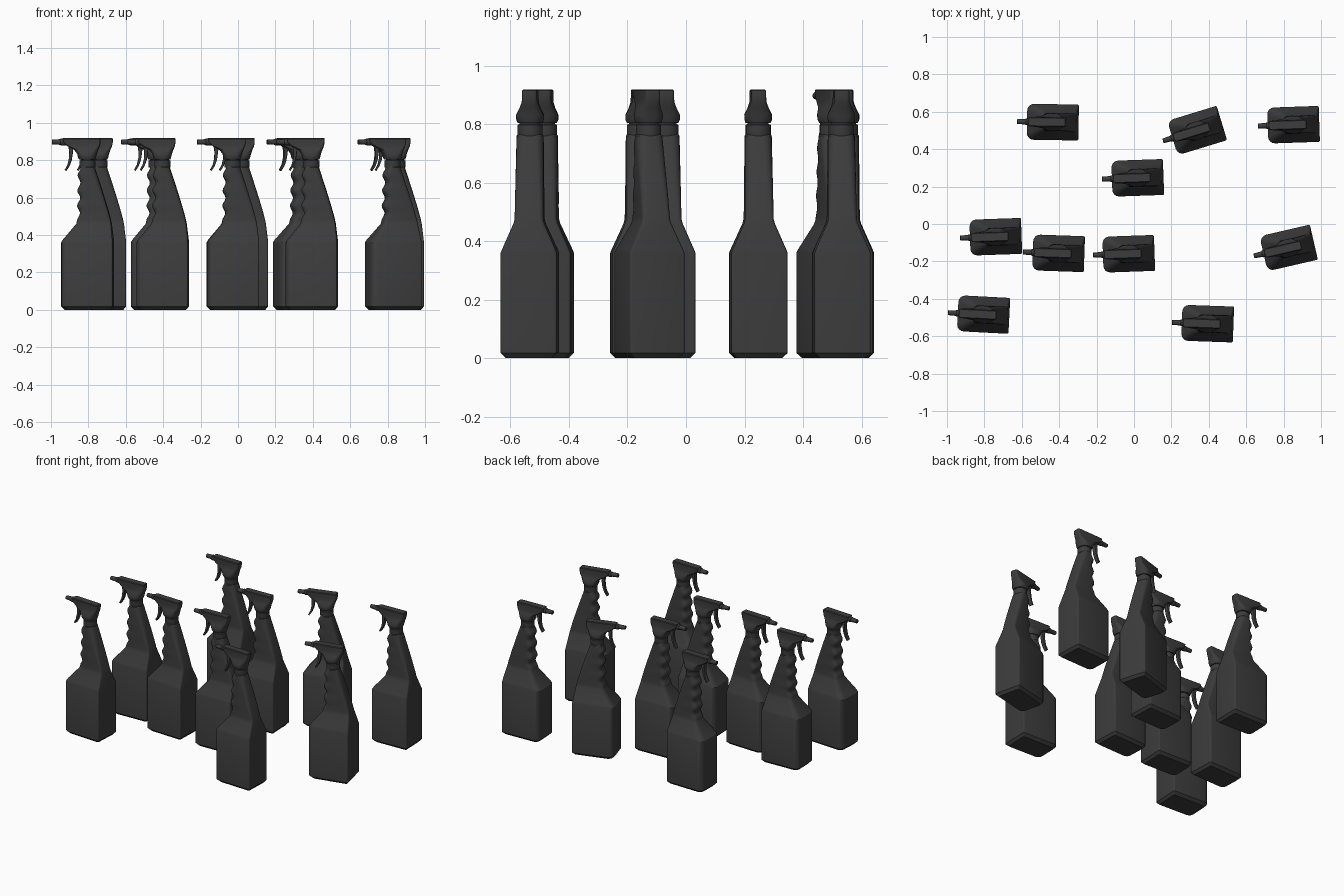
import bpy, bmesh, math
from mathutils import Matrix, Vector

if "Cube" in bpy.data.objects:
    bpy.data.objects.remove(bpy.data.objects["Cube"])

dark = bpy.data.materials.new("dark_plastic")
dark.diffuse_color = (0.045, 0.045, 0.045, 1)
dark.use_nodes = True
dark.node_tree.nodes["Principled BSDF"].inputs["Base Color"].default_value = dark.diffuse_color


def finish(bm, name):
    bmesh.ops.recalc_face_normals(bm, faces=bm.faces)
    mesh = bpy.data.meshes.new(name)
    bm.to_mesh(mesh)
    bm.free()
    mesh.materials.append(dark)
    return mesh


def section(z, xf, xb, hw, cf, cb, n=4):
    """Rounded rectangle at height z; cf / cb are front / back corner radii."""
    pts = []
    for cx, cy, r, start in ((xb - cb, hw - cb, cb, 0), (xf + cf, hw - cf, cf, 90),
                             (xf + cf, cf - hw, cf, 180), (xb - cb, cb - hw, cb, 270)):
        for i in range(n + 1):
            a = math.radians(start + 90 * i / n)
            pts.append((cx + r * math.cos(a), cy + r * math.sin(a), z))
    return pts


def loft(rings, name):
    bm = bmesh.new()
    rows = [[bm.verts.new(p) for p in ring] for ring in rings]
    n = len(rows[0])
    for a, b in zip(rows, rows[1:]):
        for i in range(n):
            j = (i + 1) % n
            bm.faces.new((a[i], a[j], b[j], b[i]))
    bm.faces.new(rows[0][::-1])
    bm.faces.new(rows[-1])
    return finish(bm, name)


def turned(profile, name, matrix=Matrix(), n=24):
    """Round part from (radius, height) pairs."""
    return loft([[matrix @ Vector((r * math.cos(t * math.tau / n), r * math.sin(t * math.tau / n), z))
                  for t in range(n)] for r, z in profile], name)


# Body: boxy base, sloped shoulder, leaning neck with finger grooves
rows = [(0, -0.12, 0.125, 0.078, 0.03, 0.008),
        (0.018, -0.137, 0.139, 0.096, 0.036, 0.008),
        (0.36, -0.137, 0.139, 0.096, 0.036, 0.008),
        (0.375, -0.128, 0.138, 0.090, 0.035, 0.009),
        (0.46, -0.058, 0.129, 0.053, 0.026, 0.012)]
for i in range(29):
    t = i / 28
    front = -0.047 + 0.004 * t - 0.008 * math.cos(t * math.tau * 3.5)
    back = 0.126 - 0.086 * t ** 1.1
    rows.append((0.475 + 0.285 * t, front, back, 0.049 - 0.003 * t,
                 0.024 + 0.008 * t, 0.012 + 0.02 * t))
rows.append((0.766, -0.04, 0.036, 0.041, 0.034, 0.034))
body = loft([section(*r) for r in rows], "body")

# Screw collar
collar = turned([(0.042, 0.76), (0.043, 0.765), (0.043, 0.797), (0.036, 0.80), (0.036, 0.812)], "collar")

# Spray head hood
head = loft([section(*r) for r in (
    (0.803, -0.045, 0.042, 0.042, 0.036, 0.036),
    (0.815, -0.050, 0.046, 0.047, 0.036, 0.036),
    (0.832, -0.053, 0.050, 0.047, 0.034, 0.034),
    (0.855, -0.070, 0.058, 0.035, 0.024, 0.024),
    (0.874, -0.105, 0.066, 0.027, 0.014, 0.012),
    (0.895, -0.128, 0.070, 0.025, 0.012, 0.008),
    (0.914, -0.132, 0.070, 0.025, 0.012, 0.008),
    (0.918, -0.129, 0.067, 0.021, 0.009, 0.006))], "spray_head")

# Nozzle pointing to -x
nozzle = turned([(0.019, 0.09), (0.018, 0.143), (0.015, 0.147), (0.013, 0.188), (0.011, 0.19)], "nozzle",
                Matrix.Translation((0, 0, 0.897)) @ Matrix.Rotation(-math.pi / 2, 4, 'Y'))

# Trigger: extruded curved lever
bm = bmesh.new()
outline = [(-0.102, 0.88), (-0.097, 0.845), (-0.098, 0.81), (-0.106, 0.775), (-0.121, 0.748),
           (-0.113, 0.742), (-0.096, 0.768), (-0.084, 0.80), (-0.078, 0.84), (-0.074, 0.88)]
face = bm.faces.new([bm.verts.new((x, -0.014, z)) for x, z in outline])
ext = bmesh.ops.extrude_face_region(bm, geom=[face])
bmesh.ops.translate(bm, vec=(0, 0.028, 0),
                    verts=[v for v in ext["geom"] if isinstance(v, bmesh.types.BMVert)])
bmesh.ops.recalc_face_normals(bm, faces=bm.faces)
rim = [e for e in bm.edges if abs(e.verts[0].co.y - e.verts[1].co.y) < 1e-5]
bmesh.ops.bevel(bm, geom=rim, offset=0.003, segments=2, affect='EDGES', profile=0.5)
trigger = finish(bm, "trigger")

# Ten bottles: nozzle tip x, tip y, turn in degrees
placements = [(-0.625, 0.548, -1), (0.155, 0.444, 17), (0.662, 0.524, 2), (-0.171, 0.24, 2),
              (-0.93, -0.075, 2), (-0.594, -0.15, -2), (-0.219, -0.166, 2), (0.641, -0.171, 13),
              (-0.995, -0.474, -3), (0.203, -0.526, -2)]
parts = (body, collar, head, nozzle, trigger)
made = []
for k, (tx, ty, deg) in enumerate(placements, 1):
    turn = Matrix.Rotation(math.radians(deg), 4, 'Z')
    place = Matrix.Translation(Vector((tx, ty, 0)) + turn @ Vector((0.19, 0, 0))) @ turn
    for mesh in parts:
        ob = bpy.data.objects.new(f"bottle_{k}_{mesh.name}", mesh)
        ob.matrix_world = place
        bpy.context.collection.objects.link(ob)
        made.append(ob)

# Smooth shading with sharp creases, once per shared mesh
bpy.ops.object.select_all(action='DESELECT')
for ob in made[:len(parts)]:
    ob.select_set(True)
bpy.context.view_layer.objects.active = made[0]
bpy.ops.object.shade_smooth_by_angle(angle=math.radians(30))
